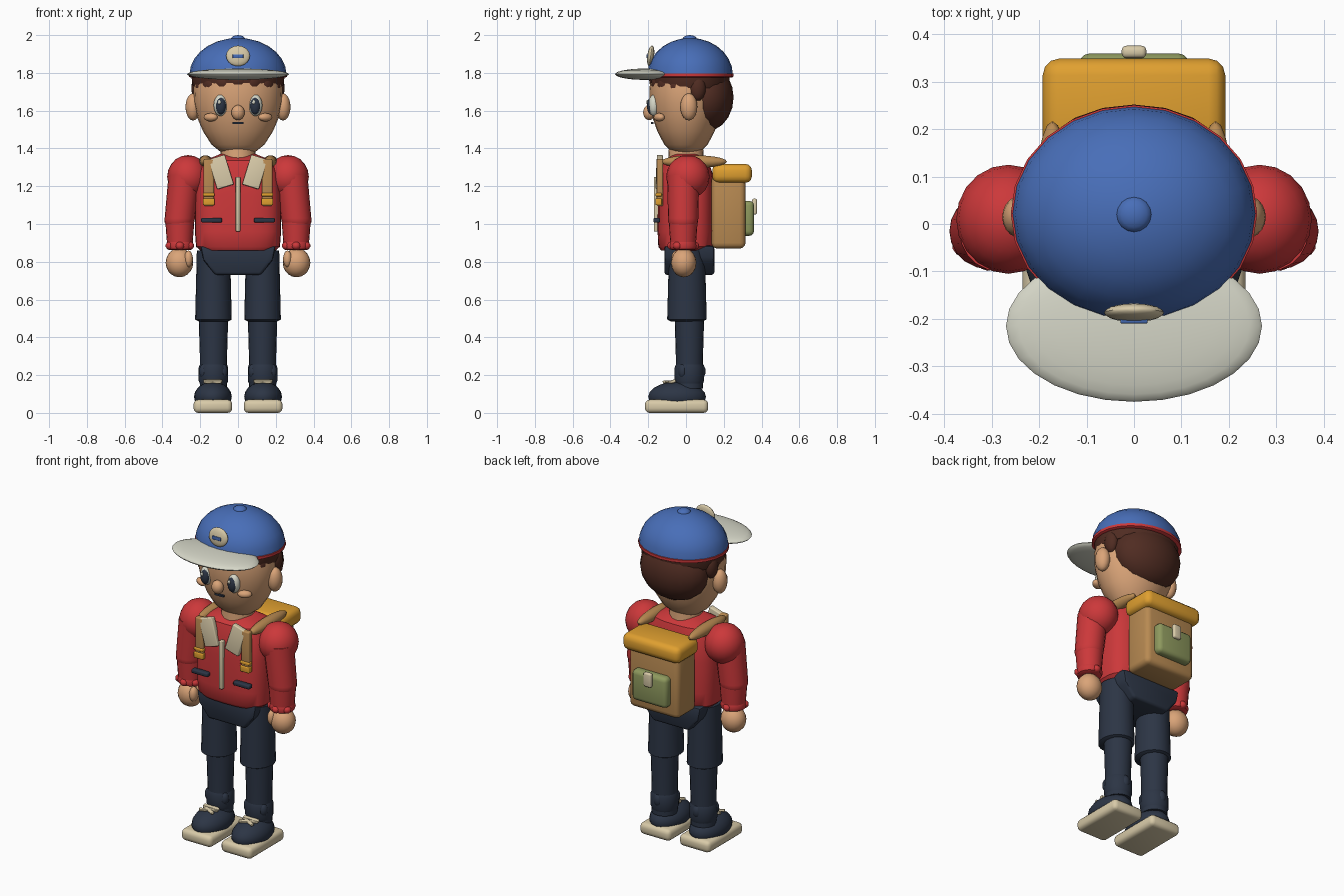
import bpy, bmesh, math
from mathutils import Matrix, Euler

if "Cube" in bpy.data.objects:
    bpy.data.objects.remove(bpy.data.objects["Cube"], do_unlink=True)


def material(name, rgb):
    lin = [((c / 255 + 0.055) / 1.055) ** 2.4 for c in rgb] + [1]
    m = bpy.data.materials.new(name)
    m.use_nodes = True
    m.diffuse_color = lin
    m.node_tree.nodes["Principled BSDF"].inputs["Base Color"].default_value = lin
    return m


BLUE = material("cap blue", (72, 110, 184))
RED = material("jacket red", (204, 56, 58))
WHITE = material("off white", (214, 215, 200))
CREAM = material("cream", (216, 202, 168))
SKIN = material("skin", (218, 164, 120))
HAIR = material("hair brown", (80, 44, 34))
NAVY = material("navy", (44, 53, 69))
GOLD = material("gold", (224, 160, 48))
TAN = material("tan canvas", (184, 138, 82))
GREEN = material("olive green", (142, 153, 94))


def finish(name, bm, mat, loc=(0, 0, 0), rot=(0, 0, 0), angle=40):
    bmesh.ops.recalc_face_normals(bm, faces=bm.faces)
    mesh = bpy.data.meshes.new(name)
    bm.to_mesh(mesh)
    bm.free()
    mesh.materials.append(mat)
    ob = bpy.data.objects.new(name, mesh)
    bpy.context.collection.objects.link(ob)
    ob.location = loc
    ob.rotation_euler = [math.radians(a) for a in rot]
    bpy.ops.object.select_all(action="DESELECT")
    ob.select_set(True)
    bpy.context.view_layer.objects.active = ob
    bpy.ops.object.shade_smooth_by_angle(angle=math.radians(angle))
    return ob


def ball(name, mat, loc, size, rot=(0, 0, 0), seg=20):
    bm = bmesh.new()
    bmesh.ops.create_uvsphere(bm, u_segments=seg, v_segments=seg // 2, radius=1)
    bmesh.ops.scale(bm, vec=size, verts=bm.verts)
    return finish(name, bm, mat, loc, rot)


def box(name, mat, loc, size, rot=(0, 0, 0), bevel=0.0):
    bm = bmesh.new()
    bmesh.ops.create_cube(bm, size=1)
    bmesh.ops.scale(bm, vec=size, verts=bm.verts)
    if bevel:
        bmesh.ops.bevel(bm, geom=bm.edges[:], offset=bevel, segments=3,
                        profile=0.5, affect="EDGES")
    return finish(name, bm, mat, loc, rot)


def lathe(name, mat, profile, loc=(0, 0, 0), sy=1.0, power=2.0, seg=24, lean=0.0):
    """Stack of rings (radius, z); power above 2 squares the section off."""
    bm = bmesh.new()
    rings = []
    for r, z in profile:
        ring = []
        for i in range(seg):
            a = math.tau * i / seg
            c, s = math.cos(a), math.sin(a)
            x = math.copysign(abs(c) ** (2 / power), c)
            y = math.copysign(abs(s) ** (2 / power), s)
            ring.append(bm.verts.new((r * x + lean * (z - profile[0][1]), r * sy * y, z)))
        rings.append(ring)
    for a, b in zip(rings, rings[1:]):
        for i in range(seg):
            j = (i + 1) % seg
            bm.faces.new((a[i], a[j], b[j], b[i]))
    bm.faces.new(rings[0])
    bm.faces.new(rings[-1])
    return finish(name, bm, mat, loc)


def prism(name, mat, outline, y0, y1, bevel):
    bm = bmesh.new()
    face = bm.faces.new([bm.verts.new((x, y0, z)) for x, z in outline])
    out = bmesh.ops.extrude_face_region(bm, geom=[face])
    bmesh.ops.translate(bm, vec=(0, y1 - y0, 0),
                        verts=[v for v in out["geom"] if isinstance(v, bmesh.types.BMVert)])
    bmesh.ops.recalc_face_normals(bm, faces=bm.faces)
    bmesh.ops.bevel(bm, geom=bm.edges[:], offset=bevel, segments=2, profile=0.5, affect="EDGES")
    return finish(name, bm, mat)


# Head and neck
lathe("head", SKIN, [(0.03, 1.365), (0.09, 1.38), (0.14, 1.42), (0.185, 1.49), (0.215, 1.56),
                     (0.233, 1.64), (0.236, 1.72), (0.22, 1.8)], sy=0.82)
lathe("neck", SKIN, [(0.1, 1.3), (0.093, 1.36), (0.09, 1.42)])
ball("nose", SKIN, (0, -0.195, 1.59), (0.035, 0.032, 0.04))
box("mouth", NAVY, (0, -0.178, 1.535), (0.06, 0.012, 0.01))

# Hair
ball("back_hair", HAIR, (0, 0.105, 1.67), (0.213, 0.147, 0.18))
lathe("hair_band", HAIR, [(0.235, 1.72), (0.244, 1.75), (0.246, 1.79)], (0, 0.02, 0), sy=0.86)
for i in range(7):
    a = math.radians(-162 + i * 24)
    low = 0.012 * abs(i - 3)
    ball("fringe_lock", HAIR, (0.195 * math.cos(a), 0.155 * math.sin(a), 1.76 - low),
         (0.055, 0.04, 0.05), (0, 0, math.degrees(a) + 90), 16)

# Cap
dome = [(math.cos(t), math.sin(t)) for t in [math.pi / 2 * i / 7 for i in range(7)]]
lathe("cap_dome", BLUE, [(0.257 * c, 1.79 + 0.195 * s) for c, s in dome] + [(0.01, 1.985)],
      (0, 0.022, 0), sy=0.88)
lathe("cap_band", RED, [(0.25, 1.775), (0.26, 1.78), (0.26, 1.796), (0.25, 1.8)],
      (0, 0.022, 0), sy=0.88)
ball("cap_button", BLUE, (0, 0.02, 1.978), (0.038, 0.038, 0.022), seg=16)
ball("cap_brim", WHITE, (0, -0.215, 1.793), (0.27, 0.16, 0.03), seg=28)
ball("cap_badge", CREAM, (0, -0.187, 1.89), (0.063, 0.018, 0.055), (-8, 0, 0))
box("badge_bar", BLUE, (0, -0.204, 1.888), (0.058, 0.012, 0.02), bevel=0.004)

# Jacket
lathe("jacket_body", RED, [(0.2, 0.86), (0.222, 0.88), (0.228, 0.96), (0.226, 1.15), (0.212, 1.27),
                           (0.18, 1.335), (0.09, 1.372)], sy=0.66, power=3, seg=32)
box("zipper", CREAM, (0, -0.155, 1.105), (0.024, 0.03, 0.29), bevel=0.005)

# Trouser seat
prism("trouser_seat", NAVY, [(-0.12, 0.73), (0.12, 0.73), (0.185, 0.81), (0.2, 0.885),
                             (-0.2, 0.885), (-0.185, 0.81)], -0.115, 0.15, 0.015)

# Backpack
box("backpack_body", TAN, (0, 0.225, 1.065), (0.335, 0.18, 0.39), bevel=0.03)
box("backpack_lid", GOLD, (0, 0.244, 1.268), (0.385, 0.21, 0.1), bevel=0.035)
box("backpack_pocket", GREEN, (0, 0.325, 1.03), (0.235, 0.07, 0.185), bevel=0.025)
box("pocket_clasp", CREAM, (0, 0.363, 1.092), (0.052, 0.026, 0.085), bevel=0.01)

for side, label in ((1, "left"), (-1, "right")):
    def at(x, y, z):
        return (side * x, y, z)

    # Face and ears
    ball(label + "_eye", WHITE, at(0.093, -0.17, 1.628), (0.036, 0.03, 0.057))
    ball(label + "_pupil", NAVY, at(0.091, -0.183, 1.625), (0.028, 0.024, 0.046))
    ball(label + "_eye_glint", WHITE, (side * 0.091 - 0.008, -0.204, 1.645),
         (0.009, 0.006, 0.012), seg=10)
    ball(label + "_cheek", SKIN, at(0.145, -0.142, 1.565), (0.04, 0.025, 0.022), (0, 0, side * 30))
    ball(label + "_ear", SKIN, at(0.238, 0.015, 1.62), (0.04, 0.045, 0.072))
    ball(label + "_sideburn", HAIR, at(0.212, 0.06, 1.72), (0.035, 0.045, 0.07), seg=16)

    # Collar, jacket pocket and backpack strap
    box(label + "_collar", CREAM, at(0.09, -0.142, 1.275), (0.092, 0.032, 0.165),
        (-3, side * 17, 0), 0.006)
    box(label + "_jacket_pocket", NAVY, at(0.14, -0.155, 1.02), (0.11, 0.035, 0.025), bevel=0.008)
    box(label + "_strap_front", TAN, at(0.155, -0.138, 1.22), (0.054, 0.034, 0.25), bevel=0.008)
    for z, h in ((1.155, 0.018), (1.118, 0.036)):
        box(label + "_strap_buckle", GOLD, at(0.155, -0.145, z), (0.062, 0.034, h), bevel=0.005)
    ball(label + "_strap_top", TAN, at(0.172, 0.042, 1.33), (0.036, 0.175, 0.034))

    # Arm
    ball(label + "_shoulder", RED, at(0.265, 0.01, 1.25), (0.11, 0.115, 0.115))
    lathe(label + "_upper_sleeve", RED, [(0.07, 0.995), (0.079, 1.01), (0.08, 1.03), (0.085, 1.26)],
          at(0.312, -0.015, 0), seg=20, lean=-0.11 * side)
    lathe(label + "_lower_sleeve", RED, [(0.068, 0.9), (0.072, 0.95), (0.077, 1.02)],
          at(0.308, -0.015, 0), seg=20)
    lathe(label + "_cuff", RED, [(0.055, 0.862), (0.068, 0.868), (0.074, 0.885), (0.068, 0.905)],
          at(0.308, -0.015, 0), seg=20)
    for a in (-150, -90, -30, 90):
        a = math.radians(a)
        ball(label + "_cuff_fold", RED, at(0.308 + 0.06 * math.cos(a),
             -0.015 + 0.06 * math.sin(a), 0.885), (0.025, 0.025, 0.022), seg=10)
    ball(label + "_hand", SKIN, at(0.31, -0.012, 0.795), (0.073, 0.067, 0.077))
    ball(label + "_thumb", SKIN, at(0.262, -0.05, 0.815), (0.024, 0.028, 0.045), seg=14)

    # Leg
    lathe(label + "_thigh", NAVY, [(0.08, 0.485), (0.097, 0.495), (0.096, 0.53), (0.088, 0.86)],
          at(0.13, 0.005, 0), sy=1.08, seg=20)
    lathe(label + "_shin", NAVY, [(0.072, 0.13), (0.072, 0.3), (0.078, 0.5)],
          at(0.13, 0.018, 0), seg=20)
    lathe(label + "_ankle_cuff", NAVY, [(0.07, 0.15), (0.078, 0.17), (0.078, 0.24), (0.07, 0.26)],
          at(0.13, 0.018, 0), seg=20)
    for a in (-145, -35, 90):
        a = math.radians(a)
        ball(label + "_ankle_fold", NAVY, at(0.13 + 0.06 * math.cos(a),
             0.018 + 0.06 * math.sin(a), 0.22), (0.028, 0.026, 0.042), seg=10)

    # Shoe
    box(label + "_sole", CREAM, at(0.133, -0.05, 0.035), (0.205, 0.335, 0.07), bevel=0.025)
    ball(label + "_shoe_upper", NAVY, at(0.133, -0.047, 0.085), (0.1, 0.153, 0.08))
    for turn in (-28, 28):
        box(label + "_lace", CREAM, at(0.133, -0.092, 0.164), (0.105, 0.018, 0.014),
            (14, 0, turn), 0.004)
    box(label + "_tongue", CREAM, at(0.133, -0.065, 0.168), (0.1, 0.022, 0.016), (14, 0, 0), 0.004)
